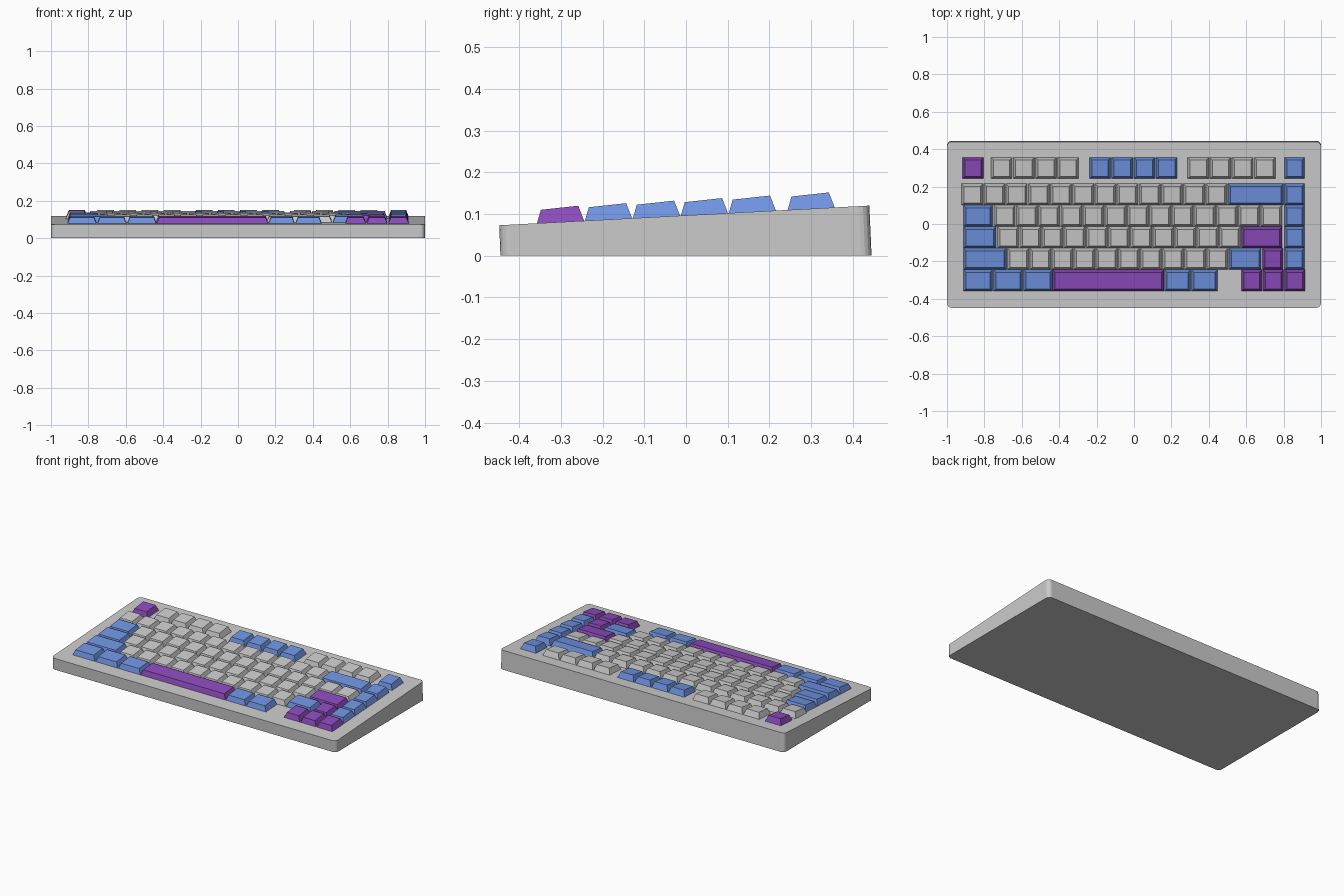
import bpy, bmesh, math

if "Cube" in bpy.data.objects:
    bpy.data.objects.remove(bpy.data.objects["Cube"])


def deck(y):
    """Height of the sloping top of the case."""
    return 0.0965 + 0.053 * y


def material(name, colour):
    m = bpy.data.materials.new(name)
    m.diffuse_color = (*colour, 1)
    m.use_nodes = True
    m.node_tree.nodes["Principled BSDF"].inputs["Base Color"].default_value = m.diffuse_color
    return m


def finish(bm, name, mat=None):
    bmesh.ops.recalc_face_normals(bm, faces=bm.faces[:])
    me = bpy.data.meshes.new(name)
    bm.to_mesh(me)
    bm.free()
    ob = bpy.data.objects.new(name, me)
    bpy.context.collection.objects.link(ob)
    if mat:
        me.materials.append(mat)


def loft(bm, low, high):
    """Closed solid between two matching outlines."""
    a = [bm.verts.new(p) for p in low]
    b = [bm.verts.new(p) for p in high]
    n = len(a)
    bm.faces.new(a[::-1])
    bm.faces.new(b)
    for i in range(n):
        bm.faces.new((a[i], a[(i + 1) % n], b[(i + 1) % n], b[i]))


def add_key(bm, x0, x1, y0):
    """Tapered keycap whose top tilts a little more than the case."""
    y1 = y0 + 0.1145
    s, f, b = 0.014, 0.010, 0.015
    ya, yb = y0 + f, y1 - b
    za, zb = deck(ya) + 0.032, deck(yb) + 0.037
    e = 0.002
    loft(bm,
         [(x0, y0, deck(y0) - e), (x1, y0, deck(y0) - e),
          (x1, y1, deck(y1) - e), (x0, y1, deck(y1) - e)],
         [(x0 + s, ya, za), (x1 - s, ya, za), (x1 - s, yb, zb), (x0 + s, yb, zb)])


# Wedge-shaped case with rounded corners
R, HX, HY, SEG = 0.025, 1.0, 0.445, 4
outline = []
for k, (sx, sy) in enumerate([(1, 1), (-1, 1), (-1, -1), (1, -1)]):
    for i in range(SEG + 1):
        t = math.pi / 2 * (k + i / SEG)
        outline.append((sx * (HX - R) + R * math.cos(t), sy * (HY - R) + R * math.sin(t)))
bm = bmesh.new()
loft(bm, [(x, y, 0) for x, y in outline],
     [(x, y - 0.053 * deck(y) + 0.001, deck(y)) for x, y in outline])
finish(bm, "case")

blue = material("blue", (0.16, 0.29, 0.75))
purple = material("purple", (0.26, 0.07, 0.50))
G, B, P = None, blue, purple

# Rows of keys: front edge y, then runs of (name, start x, end x, key count, colour)
rows = [
    ("function", 0.243, [("escape", -0.920, -0.803, 1, P), ("left", -0.767, -0.293, 4, G),
                         ("middle", -0.241, 0.234, 4, B), ("right", 0.284, 0.759, 4, G),
                         ("corner", 0.802, 0.915, 1, B)]),
    ("number", 0.102, [("keys", -0.924, 0.500, 12, G), ("backspace", 0.500, 0.801, 1, B),
                       ("side", 0.802, 0.915, 1, B)]),
    ("upper", -0.013, [("tab", -0.914, -0.753, 1, B), ("keys", -0.751, 0.794, 13, G),
                       ("side", 0.802, 0.915, 1, B)]),
    ("home", -0.128, [("lock", -0.914, -0.734, 1, B), ("keys", -0.732, 0.572, 11, G),
                      ("enter", 0.572, 0.795, 1, P), ("side", 0.802, 0.915, 1, B)]),
    ("lower", -0.243, [("left_shift", -0.914, -0.680, 1, B), ("keys", -0.678, 0.505, 10, G),
                       ("right_shift", 0.505, 0.683, 1, B), ("up_arrow", 0.684, 0.799, 1, P),
                       ("side", 0.802, 0.915, 1, B)]),
    ("bottom", -0.358, [("left_modifiers", -0.914, -0.434, 3, B), ("space_bar", -0.438, 0.164, 1, P),
                        ("right_modifiers", 0.161, 0.449, 2, B), ("arrows", 0.571, 0.916, 3, P)]),
]
for row, y, runs in rows:
    for name, x0, x1, count, mat in runs:
        bm = bmesh.new()
        w = (x1 - x0) / count
        for i in range(count):
            add_key(bm, x0 + i * w + 0.002, x0 + (i + 1) * w - 0.002, y)
        finish(bm, f"{row}_row_{name}", mat)
